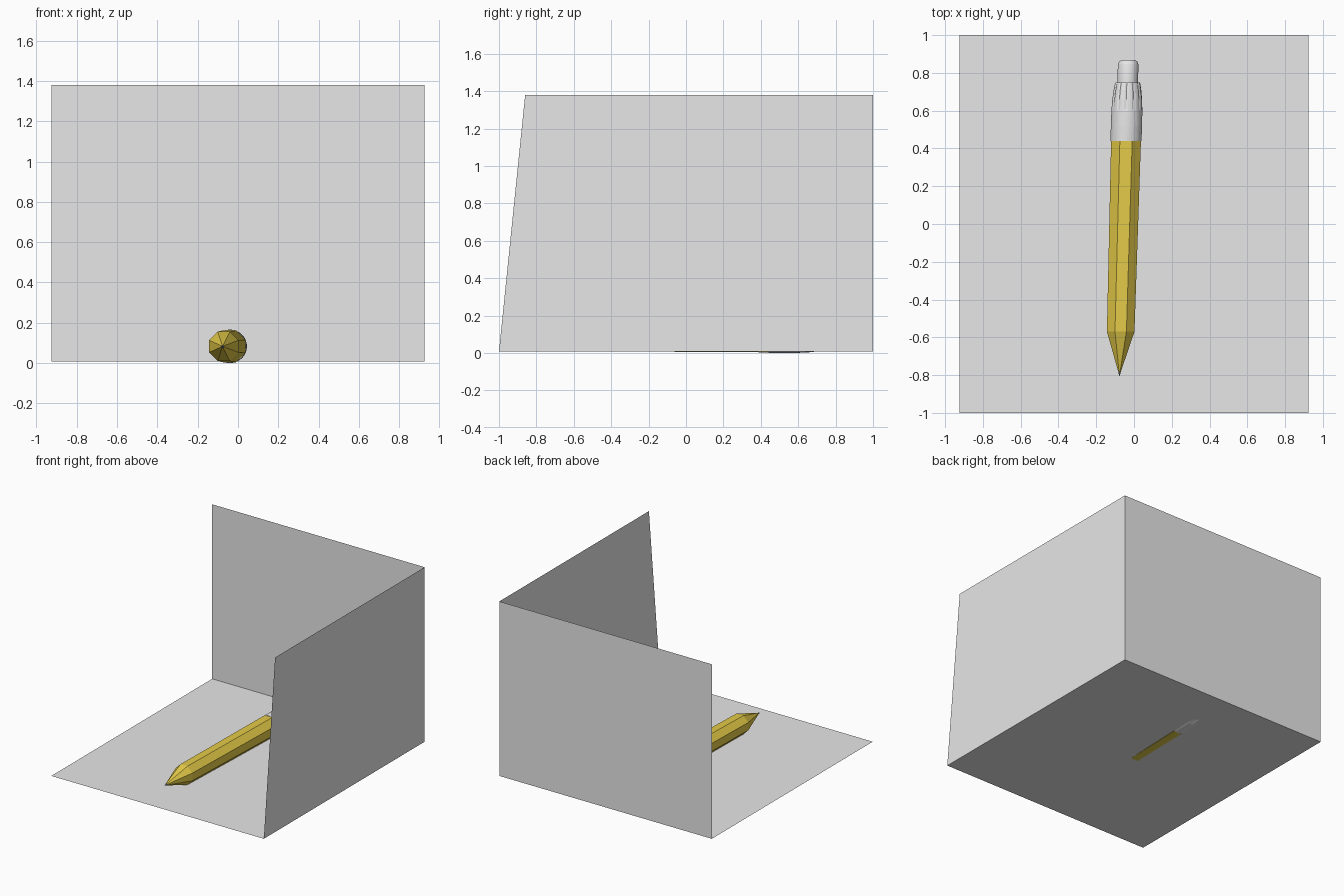
import bpy, bmesh, math

if "Cube" in bpy.data.objects:
    bpy.data.objects.remove(bpy.data.objects["Cube"])


def material(name, rgb):
    m = bpy.data.materials.new(name)
    m.diffuse_color = (*rgb, 1)
    m.use_nodes = True
    m.node_tree.nodes["Principled BSDF"].inputs["Base Color"].default_value = m.diffuse_color
    return m


GREY = material("panel grey", (0.8, 0.8, 0.8))
YELLOW = material("yellow barrel", (0.78, 0.60, 0.065))
WHITE = material("white metal", (0.93, 0.93, 0.93))
LEAD = material("lead grey", (0.25, 0.25, 0.28))
W, FLOOR_Z, TOP_Z, AXIS_Z = 0.925, 0.007, 1.38, 0.083


def finish(name, bm, mat):
    me = bpy.data.meshes.new(name)
    bm.to_mesh(me)
    bm.free()
    me.materials.append(mat)
    ob = bpy.data.objects.new(name, me)
    bpy.context.collection.objects.link(ob)
    return ob


def panel(name, corners):
    bm = bmesh.new()
    bm.faces.new([bm.verts.new(c) for c in corners])
    finish(name, bm, GREY)


def loft(name, profile, sides, mat):
    """Rings (y, radius, groove depth) along the slightly slanted pencil axis."""
    bm = bmesh.new()
    rings = []
    for y, r, groove in profile:
        cx = -0.0545 + 0.028 * y
        ring = []
        for i in range(sides):
            a = 2 * math.pi * (i + 0.5) / sides
            rr = r - (groove if i % 4 == 0 else 0)
            ring.append(bm.verts.new((cx + rr * math.cos(a), y, AXIS_Z + rr * math.sin(a))))
        rings.append(ring)
    for a, b in zip(rings, rings[1:]):
        for i in range(sides):
            j = (i + 1) % sides
            bm.faces.new((a[i], a[j], b[j], b[i]))
    bm.faces.new(rings[0])
    bm.faces.new(rings[-1])
    bmesh.ops.recalc_face_normals(bm, faces=bm.faces[:])
    return finish(name, bm, mat)


# Floor and two thin walls
panel("floor", [(-W, -1, FLOOR_Z), (W, -1, FLOOR_Z), (W, 1, FLOOR_Z), (-W, 1, FLOOR_Z)])
panel("back_wall", [(-W, 1, FLOOR_Z), (W, 1, FLOOR_Z), (W, 1, TOP_Z), (-W, 1, TOP_Z)])
panel("right_wall", [(W, 1, FLOOR_Z), (W, -1, FLOOR_Z), (W, -0.86, TOP_Z), (W, 1, TOP_Z)])

# Eight-sided barrel with sharpened cone
K = 1 / math.cos(math.pi / 8)
loft("barrel", [(-0.78, 0.008, 0), (-0.57, 0.073 * K, 0), (0.44, 0.079 * K, 0)], 8, YELLOW)
loft("lead_tip", [(-0.805, 0.001, 0), (-0.78, 0.008, 0)], 8, LEAD)

# Crimped ferrule with shallow grooves
loft("ferrule", [(0.44, 0.082, 0), (0.52, 0.083, 0), (0.60, 0.082, 0), (0.61, 0.0815, 0.003),
                 (0.66, 0.079, 0.004), (0.71, 0.073, 0.004), (0.74, 0.068, 0.004),
                 (0.75, 0.065, 0.003)], 48, WHITE)

# Eraser with rounded end
eraser = loft("eraser", [(0.74, 0.055, 0), (0.845, 0.055, 0), (0.858, 0.05, 0),
                         (0.868, 0.038, 0)], 24, WHITE)
for p in eraser.data.polygons:
    p.use_smooth = len(p.vertices) == 4
